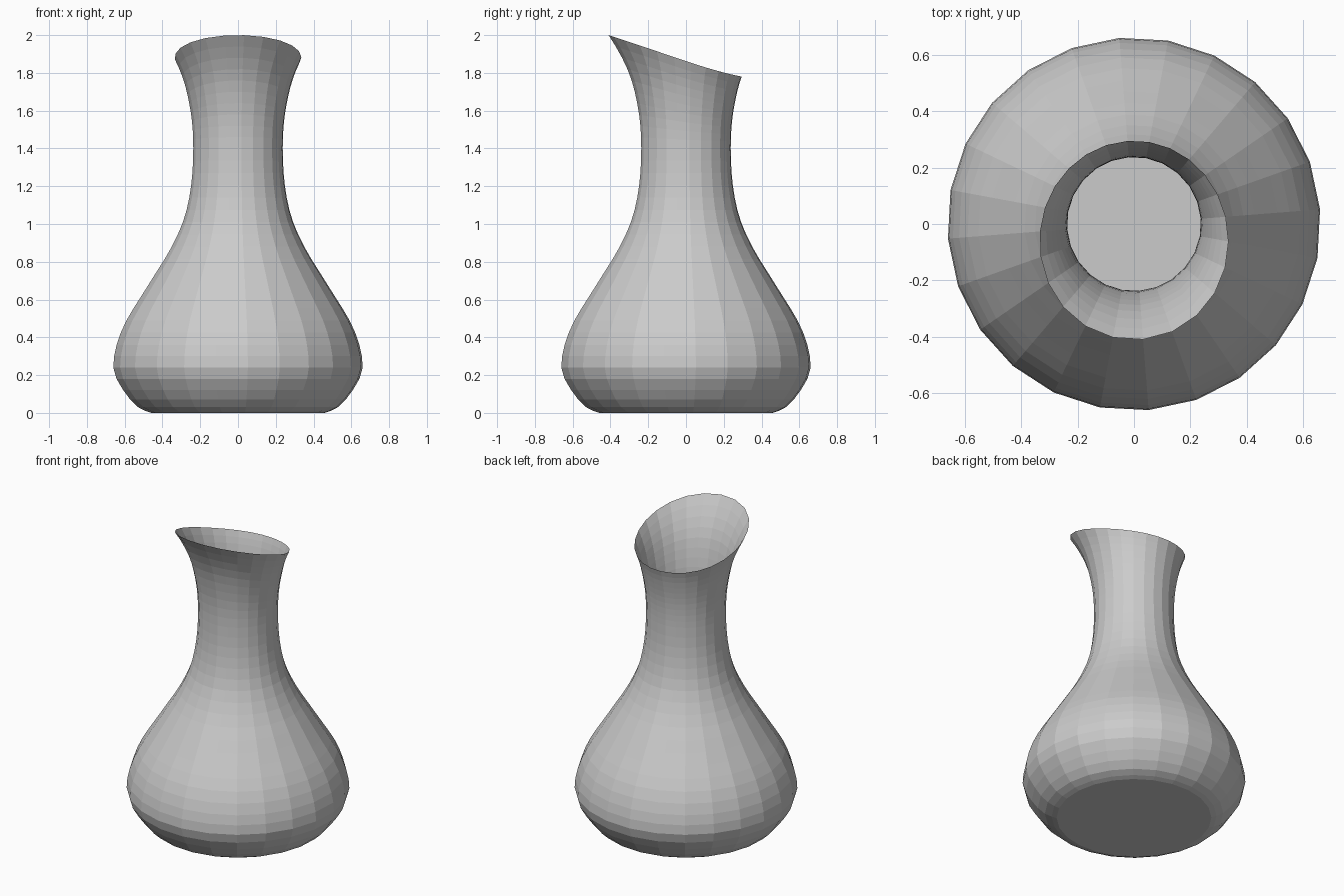
import bpy, bmesh, math

if "Cube" in bpy.data.objects:
    bpy.data.objects.remove(bpy.data.objects["Cube"])

SEGMENTS = 24
OFFSET = math.radians(4.5)
SHOULDER = 1.4      # above this height the rows lean towards the slanted rim

# carafe profile: (height, radius)
PROFILE = [(0, .46), (.01, .49), (.03, .53), (.07, .572), (.12, .609), (.18, .645),
           (.24, .662), (.31, .656), (.40, .632), (.50, .587), (.60, .525), (.73, .443),
           (.87, .357), (1.02, .289), (1.18, .252), (1.36, .238), (1.54, .244),
           (1.70, .272), (1.80, .303), (1.90, .350), (2.0, .411)]


def radius_at(z):
    """Smooth interpolation of the profile radius at a height."""
    n = len(PROFILE)
    i = max(k for k in range(n - 1) if PROFILE[k][0] <= z)

    def slope(k):
        a, b = PROFILE[max(k - 1, 0)], PROFILE[min(k + 1, n - 1)]
        return (b[1] - a[1]) / (b[0] - a[0])

    (z0, r0), (z1, r1) = PROFILE[i], PROFILE[i + 1]
    h = z1 - z0
    t = (z - z0) / h
    return ((2*t**3 - 3*t**2 + 1) * r0 + (t**3 - 2*t**2 + t) * h * slope(i)
            + (3*t**2 - 2*t**3) * r1 + (t**3 - t**2) * h * slope(i + 1))


def rim_height(angle):
    """Pouring lip: high at the front (-y), low at the back."""
    c = -math.sin(angle)
    return 1.862 + .11 * c + .028 * c * c


# row heights: belly, then evenly spaced up to the shoulder, then the neck fraction
belly = [0, .01, .03, .07, .12, .18, .24, .30, .36]
rows = belly + [.36 + (SHOULDER - .36) * k / 16 for k in range(1, 17)]
neck = [k / 10 for k in range(1, 11)]

bm = bmesh.new()
angles = [OFFSET + 2 * math.pi * k / SEGMENTS for k in range(SEGMENTS)]


def add_ring(height):
    ring = []
    for a in angles:
        z = height(a)
        r = radius_at(z)
        ring.append(bm.verts.new((r * math.cos(a), r * math.sin(a), z)))
    return ring


rings = [add_ring(lambda a, z=z: z) for z in rows]
rings += [add_ring(lambda a, t=t: SHOULDER + t * (rim_height(a) - SHOULDER)) for t in neck]

# wall and flat base; the top stays open
for low, high in zip(rings, rings[1:]):
    for k in range(SEGMENTS):
        j = (k + 1) % SEGMENTS
        bm.faces.new((low[k], low[j], high[j], high[k]))
bm.faces.new(rings[0][::-1])

mesh = bpy.data.meshes.new("carafe")
bm.to_mesh(mesh)
bm.free()
bpy.context.collection.objects.link(bpy.data.objects.new("carafe", mesh))
